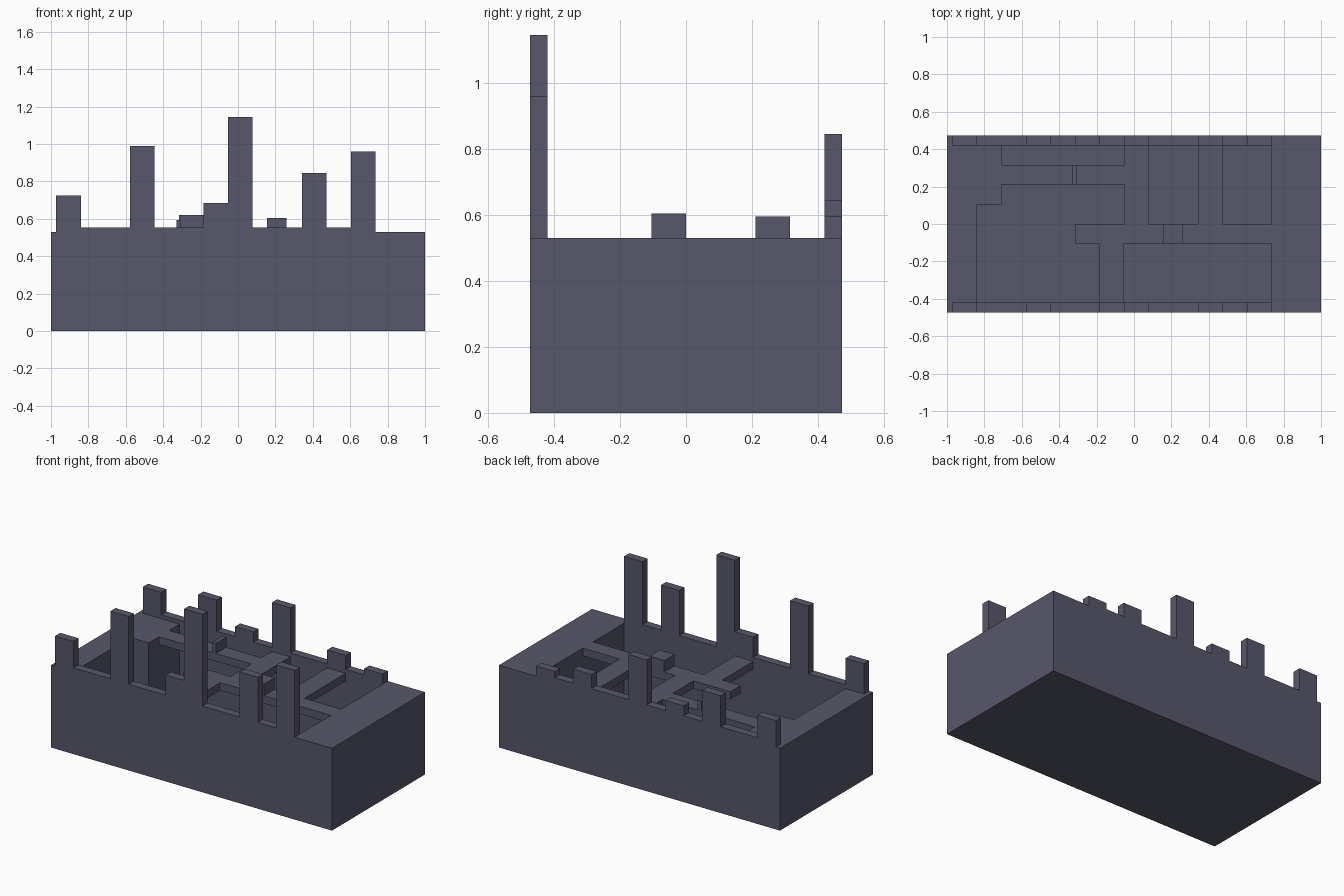
import bpy, bmesh

if "Cube" in bpy.data.objects:
    bpy.data.objects.remove(bpy.data.objects["Cube"])

stone = bpy.data.materials.new("slate_grey")
stone.diffuse_color = (0.095, 0.095, 0.147, 1)
stone.use_nodes = True
stone.node_tree.nodes["Principled BSDF"].inputs["Base Color"].default_value = stone.diffuse_color

TOP, FLOOR, BEAM, RAIL = 0.53, 0.03, 0.05, 0.555
CELL, X0 = 0.1313, -0.972          # grid cell width and start of the wall crests


def gx(i):
    return X0 + CELL * i


def extrude(name, points, offset):
    """Solid made from a planar outline swept along offset."""
    bm = bmesh.new()
    face = bm.faces.new([bm.verts.new(p) for p in points])
    res = bmesh.ops.extrude_face_region(bm, geom=[face])
    verts = [g for g in res["geom"] if isinstance(g, bmesh.types.BMVert)]
    bmesh.ops.translate(bm, verts=verts, vec=offset)
    bmesh.ops.recalc_face_normals(bm, faces=bm.faces)
    me = bpy.data.meshes.new(name)
    bm.to_mesh(me)
    bm.free()
    me.materials.append(stone)
    ob = bpy.data.objects.new(name, me)
    bpy.context.collection.objects.link(ob)
    return ob


def box(name, x0, x1, y0, y1, z0, z1):
    pts = [(x0, y0, z0), (x1, y0, z0), (x1, y1, z0), (x0, y1, z0)]
    return extrude(name, pts, (0, 0, z1 - z0))


# Main block with a deep stepped pit cut into it
body = box("body", -1, 1, -0.473, 0.473, 0, TOP)
L, S, R, Y = gx(1), gx(2), gx(13), 0.42
pit = extrude("pit_cutter",
              [(x, y, FLOOR) for x, y in ((L, -Y), (R, -Y), (R, Y), (S, Y), (S, 0.105), (L, 0.105))],
              (0, 0, 1))
mod = body.modifiers.new("pit", "BOOLEAN")
mod.operation, mod.object, mod.solver = "DIFFERENCE", pit, "EXACT"
bpy.context.view_layer.objects.active = body
bpy.ops.object.modifier_apply(modifier="pit")
bpy.data.objects.remove(pit)


# Crests along the front and back: low rail with pillars at some cells
def crest(name, y, heights):
    pts = [(gx(0), y, TOP)]
    for i in range(13):
        h = heights.get(i, RAIL)
        if pts[-1][2] != h:
            pts.append((gx(i), y, h))
        if heights.get(i + 1, RAIL) != h or i == 12:
            pts.append((gx(i + 1), y, h))
    pts.append((gx(13), y, TOP))
    extrude(name, pts, (0, 0.053, 0))


crest("front_crest", -0.473, {0: 0.725, 3: 0.99, 6: 0.685, 7: 1.145, 10: 0.845, 12: 0.96})
crest("back_crest", 0.42, {0: 0.70, 3: 0.755, 5: 0.62, 7: 0.845, 10: 0.645, 12: 0.595})

# Thin walkways spanning the pit
walkways = {
    "back_walkway": (S, gx(7), 0.21, 0.315),
    "middle_walkway": (gx(5), R, -0.105, 0),
    "centre_cross_walkway": (gx(7), gx(8), 0, Y),
    "right_cross_walkway": (gx(10), gx(11), 0, Y),
    "front_cross_walkway": (gx(6), gx(7), -Y, -0.105),
}
for name, r in walkways.items():
    box(name, *r, TOP - BEAM, TOP)

# Small blocks standing on the walkways
box("middle_block", 0.155, 0.26, -0.105, 0, TOP, 0.605)
box("back_thin_block", -0.33, -0.304, 0.21, 0.315, TOP, 0.595)
